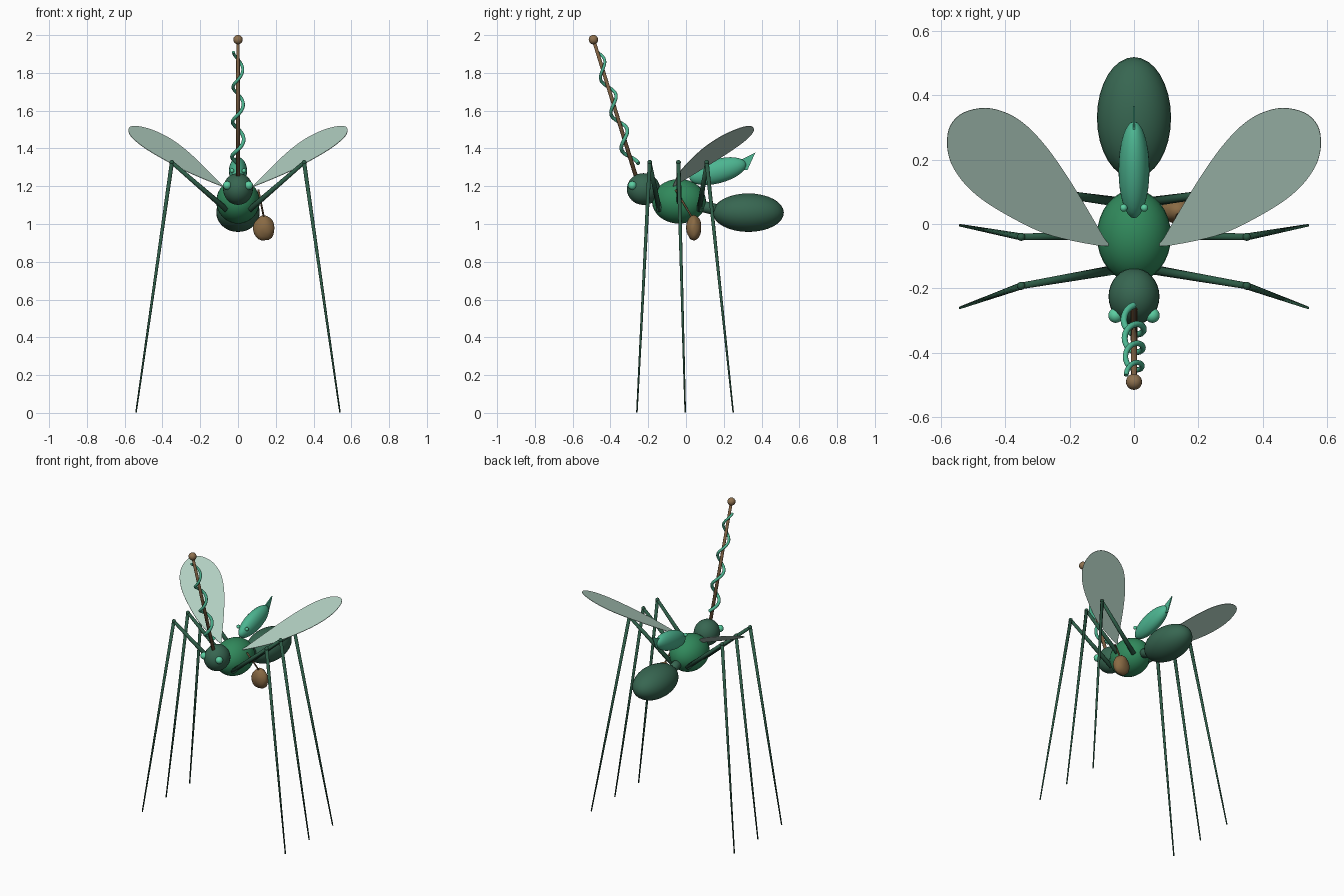
import bpy, bmesh, math
from mathutils import Vector, Matrix

if "Cube" in bpy.data.objects:
    bpy.data.objects.remove(bpy.data.objects["Cube"])


def mat(name, r, g, b):
    m = bpy.data.materials.new(name)
    m.diffuse_color = [(c / 255) ** 2.2 for c in (r, g, b)] + [1]
    m.use_nodes = True
    m.node_tree.nodes["Principled BSDF"].inputs["Base Color"].default_value = m.diffuse_color
    return m


DARK = mat("dark green", 58, 102, 82)
LEG = mat("leg green", 49, 92, 72)
MID = mat("mid green", 52, 136, 92)
MINT = mat("mint green", 78, 180, 144)
EYE = mat("eye green", 92, 205, 160)
WING = mat("pale wing", 178, 208, 194)
WOOD = mat("wood brown", 122, 94, 66)
KNOB = mat("knob brown", 140, 112, 80)
SACK = mat("sack brown", 136, 106, 70)


def finish(bm, name, material, smooth=True):
    bmesh.ops.recalc_face_normals(bm, faces=bm.faces)
    me = bpy.data.meshes.new(name)
    bm.to_mesh(me)
    bm.free()
    me.materials.append(material)
    for p in me.polygons:
        p.use_smooth = smooth
    ob = bpy.data.objects.new(name, me)
    bpy.context.collection.objects.link(ob)
    return ob


def ellipsoid(name, centre, radii, material, tilt=0, seg=32):
    bm = bmesh.new()
    m = (Matrix.Translation(centre) @ Matrix.Rotation(tilt, 4, 'X')
         @ Matrix.Diagonal((*radii, 1)))
    bmesh.ops.create_uvsphere(bm, u_segments=seg, v_segments=seg // 2, radius=1, matrix=m)
    return finish(bm, name, material)


def rod(name, a, b, r1, r2, material):
    a, b = Vector(a), Vector(b)
    d = b - a
    bm = bmesh.new()
    m = Matrix.Translation((a + b) / 2) @ d.to_track_quat('Z', 'Y').to_matrix().to_4x4()
    bmesh.ops.create_cone(bm, cap_ends=True, segments=12, radius1=r1, radius2=r2,
                          depth=d.length, matrix=m)
    return finish(bm, name, material)


def plate(name, points, normal, thick, material):
    # thin flat plate, centred on its outline
    off = Vector(normal).normalized() * thick / 2
    bm = bmesh.new()
    lo = [bm.verts.new(Vector(p) - off) for p in points]
    hi = [bm.verts.new(Vector(p) + off) for p in points]
    bm.faces.new(lo[::-1])
    bm.faces.new(hi)
    for i in range(len(lo)):
        j = (i + 1) % len(lo)
        bm.faces.new((lo[i], lo[j], hi[j], hi[i]))
    return finish(bm, name, material, False)


def rounded(pts, steps=4):
    # closed Catmull-Rom curve through 2D points
    out, n = [], len(pts)
    for i in range(n):
        a, b, c, d = (Vector(pts[(i + k) % n]) for k in (-1, 0, 1, 2))
        for s in range(steps):
            t = s / steps
            out.append(0.5 * (2 * b + (c - a) * t + (2 * a - 5 * b + 4 * c - d) * t * t
                              + (3 * b - a - 3 * c + d) * t ** 3))
    return out


# body
ellipsoid("thorax", (0, -0.037, 1.12), (0.115, 0.143, 0.118), MID)
ellipsoid("abdomen", (0, 0.33, 1.06), (0.115, 0.188, 0.102), DARK)
ellipsoid("head", (0, -0.225, 1.185), (0.079, 0.088, 0.084), DARK)
rod("waist", (0, 0.06, 1.1), (0, 0.18, 1.07), 0.03, 0.03, DARK)

# wing outline in plan; height follows a sloping plane
outline = rounded([(0.08, -0.068), (0.17, -0.056), (0.28, -0.028), (0.38, 0.02),
                   (0.47, 0.075), (0.53, 0.13), (0.568, 0.19), (0.58, 0.25),
                   (0.57, 0.305), (0.53, 0.345), (0.46, 0.36), (0.39, 0.342),
                   (0.33, 0.302), (0.27, 0.237), (0.21, 0.152), (0.15, 0.055),
                   (0.095, -0.04)])

for s, side in ((-1, "left"), (1, "right")):
    ellipsoid(side + "_eye", (s * 0.057, -0.284, 1.204), (0.023, 0.023, 0.023), EYE, seg=20)
    plate(side + "_wing", [(s * p.x, p.y, 1.2 + 0.333 * (p.x - 0.08) + 0.408 * (p.y + 0.065))
                           for p in outline], (-s * 0.333, -0.408, 1), 0.003, WING)
    # legs: hip y, knee y, foot y
    for part, hip, knee, foot in (("front", -0.142, -0.192, -0.26),
                                  ("middle", -0.035, -0.04, -0.004),
                                  ("rear", 0.07, 0.11, 0.25)):
        k = (s * 0.35, knee, 1.326)
        rod(f"{side}_{part}_thigh", (s * 0.06, hip, 1.075), k, 0.015, 0.010, LEG)
        ellipsoid(f"{side}_{part}_knee", k, (0.013, 0.013, 0.013), LEG, seg=14)
        rod(f"{side}_{part}_shin", k, (s * 0.54, foot, 0.002), 0.011, 0.004, LEG)

# long beak staff with knob
base, tip = Vector((0, -0.255, 1.22)), Vector((0, -0.49, 1.976))
rod("staff", base, tip, 0.011, 0.009, WOOD)
ellipsoid("staff_knob", tip, (0.025, 0.025, 0.025), KNOB, seg=20)

# vine winding round the staff
axis = (tip - base).normalized()
u, v = Vector((1, 0, 0)), Vector((1, 0, 0)).cross(axis)
if v.y < 0:
    v = -v
curve = bpy.data.curves.new("vine", 'CURVE')
curve.dimensions = '3D'
curve.bevel_depth = 0.0095
curve.bevel_resolution = 3
curve.use_fill_caps = True
spline = curve.splines.new('POLY')
N = 110
spline.points.add(N)
for i in range(N + 1):
    t = i / N
    ang = t * 3.25 * math.tau
    r = 0.032 - 0.008 * t
    zc = 1.31 + 0.6 * t
    p = base + axis * ((zc - base.z) / axis.z) + r * (-math.sin(ang) * u + math.cos(ang) * v)
    spline.points[i].co = (*p, 1)
    spline.points[i].radius = 1.1 - 0.3 * t
curve.materials.append(MINT)
bpy.context.collection.objects.link(bpy.data.objects.new("vine", curve))

# small fish-shaped rider with tail fin
ellipsoid("rider_body", (0, 0.168, 1.28), (0.048, 0.155, 0.064), MINT, math.radians(15))
plate("rider_tail", [(0, 0.235, 1.33), (0, 0.30, 1.345), (0, 0.367, 1.378),
                     (0, 0.325, 1.285), (0, 0.27, 1.29)], (1, 0, 0), 0.007, MINT)
for s, side in ((-1, "left"), (1, "right")):
    ellipsoid(f"rider_{side}_eye", (s * 0.032, 0.05, 1.282), (0.012, 0.012, 0.012), EYE, seg=14)

# lumpy sack hanging on a cord
rod("sack_cord", (0.108, -0.055, 1.18), (0.138, 0.035, 1.03), 0.005, 0.005, WOOD)
bm = bmesh.new()
bmesh.ops.create_icosphere(bm, subdivisions=3, radius=1)
for vert in bm.verts:
    x, y, z = vert.co
    k = 1 + 0.035 * (math.sin(5 * x + 2 * z) + math.sin(6 * y - 3 * x) * math.cos(5 * z))
    vert.co = Vector((x * 0.057, y * 0.04, z * 0.067)) * k + Vector((0.138, 0.041, 0.978))
finish(bm, "sack", SACK)
